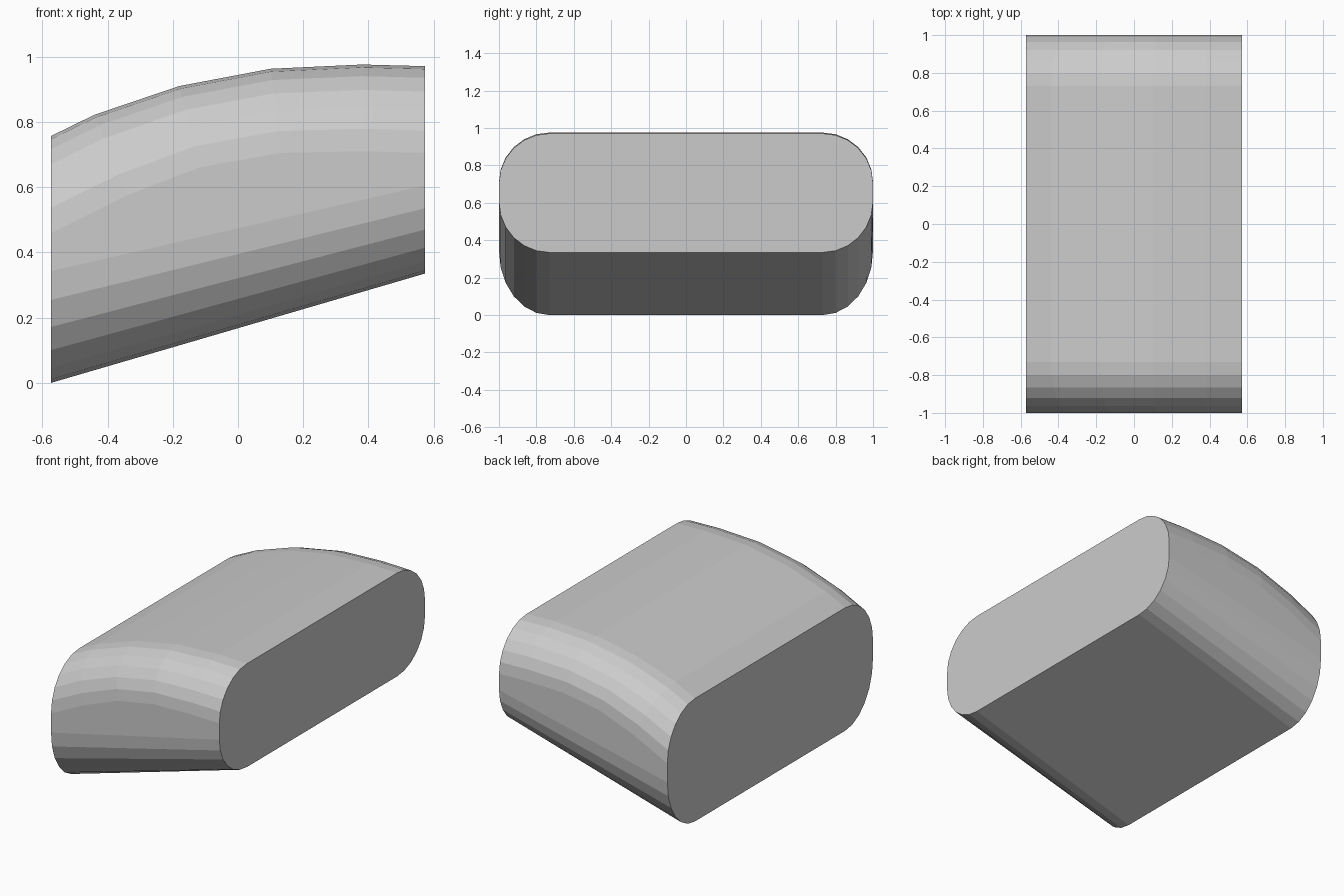
import bpy, bmesh
from math import sin, cos, pi

if "Cube" in bpy.data.objects:
    bpy.data.objects.remove(bpy.data.objects["Cube"])

# Side profile stations: (outer x, outer z, inner x, inner z); inner = where the round meets the flat side
TOP = [(-0.573, 0.757, -0.573, 0.46), (-0.44, 0.822, -0.34, 0.575),
       (-0.18, 0.91, -0.12, 0.66), (0.10, 0.963, 0.13, 0.705),
       (0.38, 0.976, 0.38, 0.71), (0.573, 0.971, 0.573, 0.705)]
BOTTOM = [(-0.573, 0.0, -0.573, 0.343), (0.573, 0.335, 0.573, 0.605)]
RADIUS, STEPS = 0.27, 6

bm = bmesh.new()


def section(ox, oz, ix, iz):
    """One row of vertices across the width, rounded at both ends."""
    half = []
    for i in range(STEPS + 1):
        a = pi / 2 * (1 - i / STEPS)
        c = cos(a)
        half.append((1 - RADIUS + RADIUS * sin(a), ix + (ox - ix) * c, iz + (oz - iz) * c))
    pts = [(x, -y, z) for y, x, z in half] + [(x, y, z) for y, x, z in reversed(half)]
    return [bm.verts.new(p) for p in pts]


def skin(rows):
    for a, b in zip(rows, rows[1:]):
        for i in range(len(a) - 1):
            bm.faces.new((a[i], a[i + 1], b[i + 1], b[i]))


# Arched top and sloping underside
top = [section(*s) for s in TOP]
bottom = [section(*s) for s in BOTTOM]
skin(top)
skin(bottom)

# Flat sides
for k in (0, -1):
    bm.faces.new([r[k] for r in top] + [r[k] for r in reversed(bottom)])

# Flat ends
for k in (0, -1):
    bm.faces.new(top[k] + bottom[k][::-1])

bmesh.ops.recalc_face_normals(bm, faces=bm.faces)
mesh = bpy.data.meshes.new("rounded_block")
bm.to_mesh(mesh)
bm.free()
block = bpy.data.objects.new("rounded_block", mesh)
bpy.context.collection.objects.link(block)
